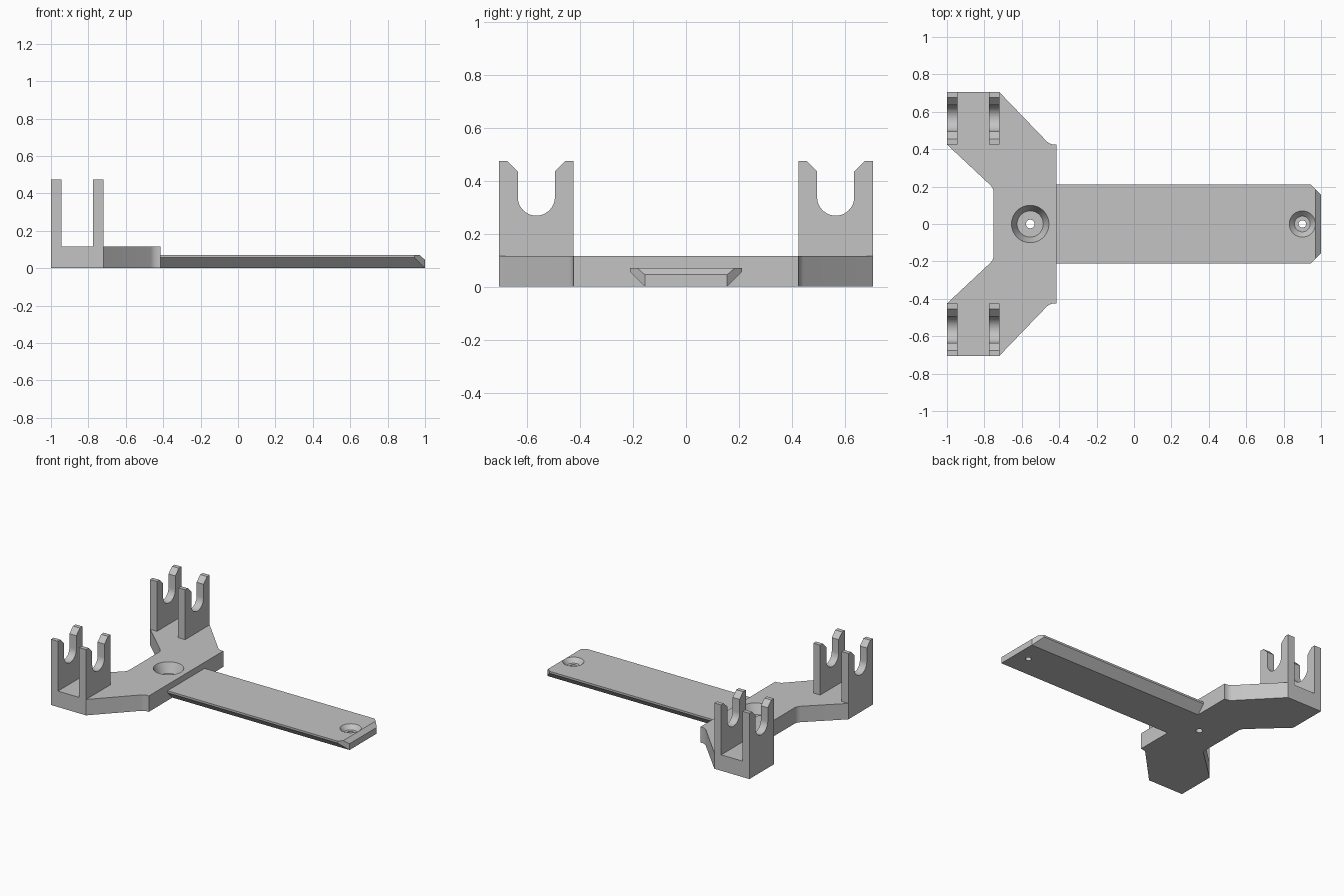
import bpy, bmesh
from math import sin, cos, pi, radians
from mathutils import Vector

if "Cube" in bpy.data.objects:
    bpy.data.objects.remove(bpy.data.objects["Cube"], do_unlink=True)

BASE_TOP, ARM_TOP, JOIN_X = 0.115, 0.071, -0.415

grey = bpy.data.materials.new("light_grey")
grey.use_nodes = True
colour = (0.55, 0.55, 0.55, 1)
grey.diffuse_color = colour
grey.node_tree.nodes["Principled BSDF"].inputs["Base Color"].default_value = colour


def finish(name, bm):
    bmesh.ops.recalc_face_normals(bm, faces=bm.faces)
    mesh = bpy.data.meshes.new(name)
    bm.to_mesh(mesh)
    bm.free()
    mesh.materials.append(grey)
    obj = bpy.data.objects.new(name, mesh)
    bpy.context.collection.objects.link(obj)
    return obj


def activate(obj):
    bpy.ops.object.select_all(action='DESELECT')
    obj.select_set(True)
    bpy.context.view_layer.objects.active = obj


def smooth(obj):
    activate(obj)
    bpy.ops.object.shade_smooth_by_angle(angle=radians(30))


def prism(corners, push):
    """Extrude a closed outline of 3D corners along a vector."""
    bm = bmesh.new()
    face = bm.faces.new([bm.verts.new(c) for c in corners])
    new = bmesh.ops.extrude_face_region(bm, geom=[face])["geom"]
    moved = [v for v in new if isinstance(v, bmesh.types.BMVert)]
    bmesh.ops.translate(bm, verts=moved, vec=push)
    if len(bm.faces) < len(corners) + 2:
        bm.faces.new([v for v in bm.verts if v not in moved])
    return bm


def arc(cx, cy, r, start, end, steps):
    angles = [radians(start + (end - start) * i / steps) for i in range(steps + 1)]
    return [(cx + r * cos(a), cy + r * sin(a)) for a in angles]


def screw_hole(target, x, top, floor, rim, seat, bore):
    """Cut a tapered screw recess with a flat seat and a through bore."""
    bm = bmesh.new()
    profile = [(0, -0.05), (bore, -0.05), (bore, floor), (seat, floor),
               (rim, top), (rim, top + 0.05), (0, top + 0.05)]
    verts = [bm.verts.new((x + r, 0, z)) for r, z in profile]
    edges = [bm.edges.new(pair) for pair in zip(verts, verts[1:])]
    bmesh.ops.spin(bm, geom=verts + edges, cent=(x, 0, 0), axis=(0, 0, 1),
                   angle=2 * pi, steps=48)
    bmesh.ops.remove_doubles(bm, verts=bm.verts, dist=0.0001)
    cutter = finish("hole_cutter", bm)
    cutter.hide_render = True
    mod = target.modifiers.new("hole", 'BOOLEAN')
    mod.operation, mod.solver, mod.object = 'DIFFERENCE', 'EXACT', cutter
    activate(target)
    bpy.ops.object.modifier_apply(modifier=mod.name)
    bpy.data.objects.remove(cutter, do_unlink=True)


# Forked base plate, with small fillets at the inner corners
half = [(-1, 0.425), (-1, 0.705), (-0.72, 0.705)]
half += arc(-0.425, 0.485, 0.06, 225, 270, 6) + [(JOIN_X, 0.425)]
fillet = arc(-0.81, 0.165, 0.06, 0, 45, 6)
half = fillet + half
outline = half + [(x, -y) for x, y in reversed(half)]
base = finish("base_plate", prism([(x, y, 0) for x, y in outline],
                                  Vector((0, 0, BASE_TOP))))
screw_hole(base, -0.555, BASE_TOP, 0.045, 0.1, 0.07, 0.023)
smooth(base)

# Dovetail arm: undercut sides, clipped corners and a bevelled tip
section = [(0.155, 0), (0.212, 0.057), (0.212, ARM_TOP)]
section += [(-y, z) for y, z in reversed(section)]
bm = prism([(JOIN_X, y, z) for y, z in section], Vector((1 - JOIN_X, 0, 0)))
cuts = [((1, 0.155, 0), (1, 1, 0)), ((1, -0.155, 0), (1, -1, 0)),
        ((1, 0, 0.045), (1, 0, 1.15))]
for point, normal in cuts:
    geom = bm.verts[:] + bm.edges[:] + bm.faces[:]
    bmesh.ops.bisect_plane(bm, geom=geom, dist=0.00001, plane_co=point,
                           plane_no=normal, clear_outer=True)
    rim = [e for e in bm.edges if e.is_boundary]
    bmesh.ops.holes_fill(bm, edges=rim, sides=0)
arm = finish("dovetail_arm", bm)
screw_hole(arm, 0.9, ARM_TOP, 0.04, 0.07, 0.042, 0.02)
smooth(arm)

# Four upright cradles with flared U slots
MID, R, TOP = 0.565, 0.07, 0.475
slot = arc(MID, 0.338, R, 180, 360, 24)
cradle = [(0.425, BASE_TOP), (0.425, TOP), (MID - 0.11, TOP), (MID - R, TOP - 0.04)]
cradle += slot
cradle += [(MID + R, TOP - 0.04), (MID + 0.11, TOP), (0.705, TOP), (0.705, BASE_TOP)]
for side, sign in (("left", -1), ("right", 1)):
    for place, x in (("outer", -1), ("inner", -0.775)):
        corners = [(x, sign * y, z) for y, z in cradle]
        name = f"{place}_cradle_{'front' if sign < 0 else 'back'}"
        smooth(finish(name, prism(corners, Vector((0.055, 0, 0)))))
